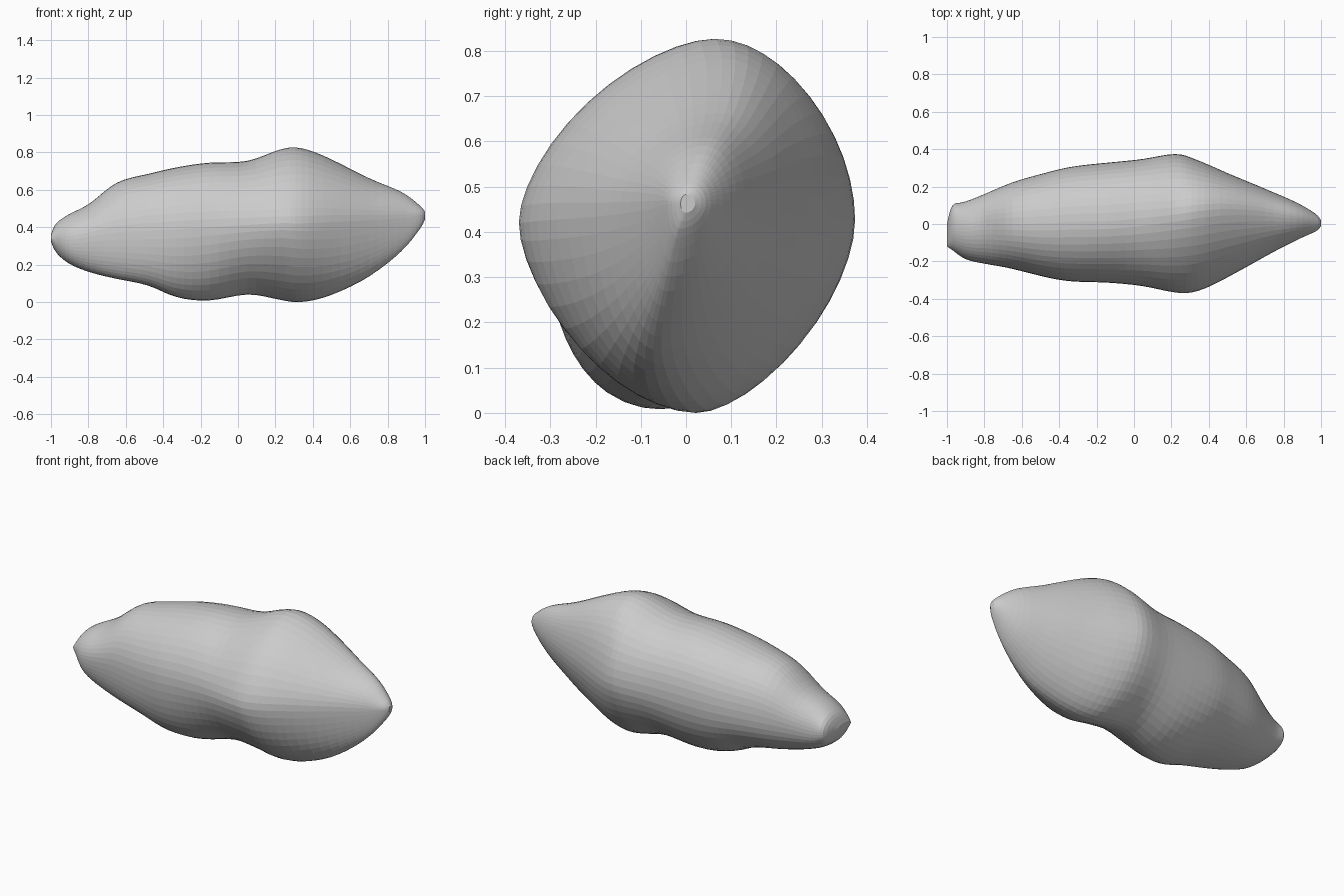
import bpy, bmesh, math
from mathutils import Vector

if "Cube" in bpy.data.objects:
    bpy.data.objects.remove(bpy.data.objects["Cube"])

# Stations along the rock: x, y min, y max, z min, z max, y of keel, y of crest, z of widest line
STATIONS = [
    (-1.00, -.12, .00, .33, .37, -.07, -.05, .35),
    (-.97, -.14, .10, .27, .43, -.06, -.02, .35),
    (-.90, -.19, .12, .21, .48, -.09, -.02, .34),
    (-.79, -.215, .165, .165, .535, -.11, .00, .36),
    (-.65, -.24, .225, .13, .65, -.13, .00, .38),
    (-.48, -.285, .275, .095, .695, -.14, .00, .39),
    (-.33, -.31, .31, .03, .73, -.10, .01, .40),
    (-.15, -.315, .33, .01, .757, -.05, .01, .41),
    (.05, -.335, .35, .048, .762, .00, .03, .42),
    (.22, -.372, .38, .015, .828, .03, .05, .43),
    (.34, -.365, .345, .002, .836, .02, .07, .43),
    (.50, -.29, .275, .04, .775, -.02, .085, .44),
    (.70, -.175, .19, .14, .67, -.06, .07, .45),
    (.87, -.085, .115, .275, .60, -.045, .04, .46),
    (.97, -.04, .055, .395, .525, -.02, .015, .47),
    (1.00, -.012, .02, .45, .49, .00, .00, .47),
]
# Roundness of the quadrants (back top, front top, front bottom, back bottom) along x
ROUNDNESS = [
    (-1.0, (2.2, 2.0, 2.2, 2.3)),
    (-.5, (2.2, 2.0, 2.3, 2.1)),
    (.0, (2.15, 1.85, 1.75, 1.75)),
    (.25, (1.85, 1.58, 1.6, 1.6)),
    (.6, (2.1, 1.75, 2.0, 1.7)),
    (1.0, (2.1, 1.9, 2.1, 1.9)),
]
SIDES, STEPS = 48, 4


def spline(i, t):
    """Smooth blend of the stations between i and i + 1."""
    n = len(STATIONS) - 1
    a, b, c, d = (STATIONS[min(max(k, 0), n)] for k in (i - 1, i, i + 1, i + 2))
    return [.5 * (2 * q + (r - p) * t + (2 * p - 5 * q + 4 * r - s) * t * t
                  + (3 * q - p - 3 * r + s) * t ** 3)
            for p, q, r, s in zip(a, b, c, d)]


def roundness(x):
    for (xa, a), (xb, b) in zip(ROUNDNESS, ROUNDNESS[1:]):
        if x <= xb:
            t = (x - xa) / (xb - xa)
            return [p + (q - p) * t for p, q in zip(a, b)]
    return ROUNDNESS[-1][1]


def section(values):
    x, y0, y1, z0, z1, keel, crest, zc = values
    x = max(-1, min(1, x))
    powers = roundness(x)
    points = []
    for k in range(SIDES):
        a = 2 * math.pi * k / SIDES
        c, s = math.cos(a), math.sin(a)
        e = 2 / powers[int(4 * k / SIDES)]
        mid = crest if s >= 0 else keel
        u, v = abs(c) ** e, abs(s) ** e
        y = mid + u * ((y1 - mid) if c > 0 else (y0 - mid))
        z = zc + v * ((z1 - zc) if s > 0 else (z0 - zc))
        points.append(Vector((x, y, max(0, z))))
    return points


# Rock body: lofted rings closed at both ends
bm = bmesh.new()
rows = [spline(i, j / STEPS) for i in range(len(STATIONS) - 1) for j in range(STEPS)]
rows.append(STATIONS[-1])
rings = [[bm.verts.new(p) for p in section(r)] for r in rows]
for a, b in zip(rings, rings[1:]):
    for k in range(SIDES):
        m = (k + 1) % SIDES
        bm.faces.new((a[k], a[m], b[m], b[k]))
bm.faces.new(rings[0])
bm.faces.new(rings[-1])

# Soften the creases where the quadrants meet
inner = [v for ring in rings[6:-6] for v in ring]
for _ in range(4):
    bmesh.ops.smooth_vert(bm, verts=inner, factor=.5,
                          use_axis_x=False, use_axis_y=True, use_axis_z=True)
bmesh.ops.recalc_face_normals(bm, faces=bm.faces)
low = min(v.co.z for v in bm.verts)
bmesh.ops.translate(bm, verts=bm.verts, vec=(0, 0, -low))

mesh = bpy.data.meshes.new("rock_body")
bm.to_mesh(mesh)
bm.free()
rock = bpy.data.objects.new("rock_body", mesh)
bpy.context.collection.objects.link(rock)
